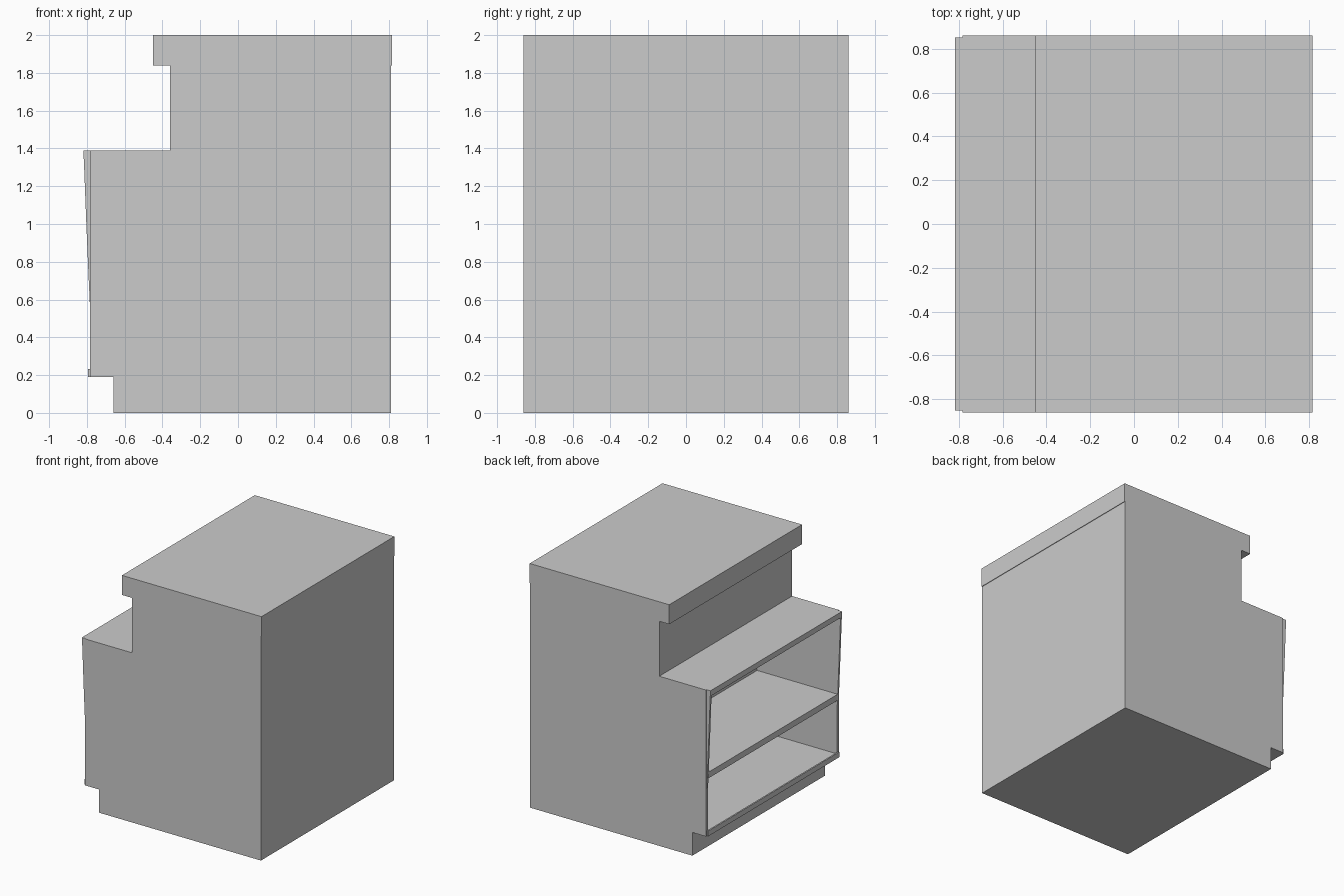
import bpy, bmesh

if "Cube" in bpy.data.objects:
    bpy.data.objects.remove(bpy.data.objects["Cube"])

W = 0.86      # half width along y
INNER = 0.85  # half width between the outer side skins


def extrude_profile(name, pts, y0, y1):
    """Extrude a closed x-z outline along y."""
    bm = bmesh.new()
    face = bm.faces.new([bm.verts.new((x, y0, z)) for x, z in pts])
    out = bmesh.ops.extrude_face_region(bm, geom=[face])
    verts = [v for v in out["geom"] if isinstance(v, bmesh.types.BMVert)]
    bmesh.ops.translate(bm, vec=(0, y1 - y0, 0), verts=verts)
    bmesh.ops.recalc_face_normals(bm, faces=bm.faces[:])
    mesh = bpy.data.meshes.new(name)
    bm.to_mesh(mesh)
    bm.free()
    obj = bpy.data.objects.new(name, mesh)
    bpy.context.collection.objects.link(obj)
    return obj


def board(name, x0, x1, z0, z1, half=INNER):
    return extrude_profile(name, [(x0, z0), (x1, z0), (x1, z1), (x0, z1)], -half, half)


# Solid core behind the shelves, with recessed plinth and upper riser
extrude_profile("cabinet_core", [
    (-0.66, 0), (0.81, 0), (0.81, 1.84), (-0.36, 1.84), (-0.36, 1.345),
    (-0.06, 1.345), (-0.06, 0.19), (-0.66, 0.19)], -INNER, INNER)

# Outer side skins and the slightly flared inner liners
skin = [(-0.66, 0), (0.81, 0), (0.81, 1.84), (-0.36, 1.84),
        (-0.36, 1.39), (-0.783, 1.39), (-0.783, 0.19), (-0.66, 0.19)]
liner = [(-0.06, 0.19), (-0.06, 1.39), (-0.818, 1.39), (-0.803, 1.0),
         (-0.791, 0.72), (-0.784, 0.57), (-0.784, 0.19)]
for side, s in (("front", -1), ("rear", 1)):
    extrude_profile(side + "_side_skin", skin, s * INNER, s * W)
    extrude_profile(side + "_side_liner", liner, s * 0.835, s * 0.852)

# Counter ledge, shelves and retaining lip
board("counter_ledge", -0.818, -0.36, 1.345, 1.39)
board("middle_shelf", -0.79, -0.06, 0.66, 0.71, 0.84)
board("bottom_shelf", -0.784, -0.06, 0.19, 0.22)
board("bottom_lip", -0.795, -0.783, 0.19, 0.233)

# Overhanging top slab
board("top_slab", -0.45, 0.815, 1.84, 2.0, W)
